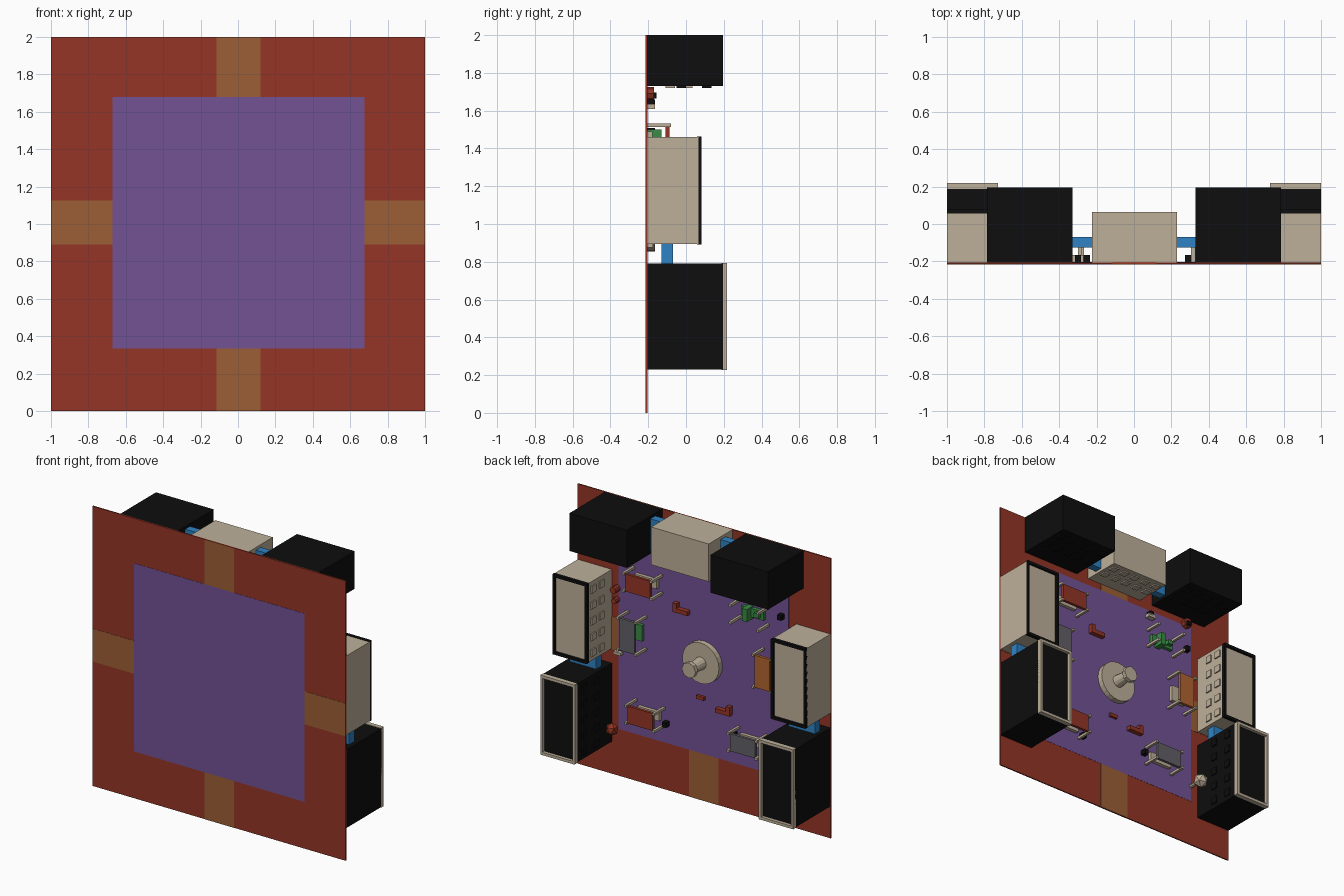
import bpy, bmesh, math
from mathutils import Matrix, Vector

cube = bpy.data.objects.get("Cube")
if cube:
    bpy.data.objects.remove(cube, do_unlink=True)


def lin(c):
    c /= 255
    return c / 12.92 if c <= 0.04045 else ((c + 0.055) / 1.055) ** 2.4


def material(name, rgb):
    m = bpy.data.materials.new(name)
    col = (*[lin(c) for c in rgb], 1)
    m.diffuse_color = col
    m.use_nodes = True
    m.node_tree.nodes["Principled BSDF"].inputs["Base Color"].default_value = col
    return m


RED = material("brick red", (148, 53, 37))
PURPLE = material("purple", (114, 82, 148))
TAN = material("path tan", (157, 95, 54))
CREAM = material("cream", (190, 176, 154))
BLACK = material("black", (14, 14, 14))
BLUE = material("blue", (47, 130, 196))
GRAY = material("gray", (98, 96, 102))
ORANGE = material("orange", (178, 100, 48))
GREEN = material("green", (58, 140, 70))

BASE = -0.205   # surface that everything is mounted on; parts grow toward +y


def add_box(bm, x0, x1, y0, y1, z0, z1):
    mat = Matrix.Translation(((x0 + x1) / 2, (y0 + y1) / 2, (z0 + z1) / 2)) @ \
        Matrix.Diagonal((abs(x1 - x0), abs(y1 - y0), abs(z1 - z0), 1))
    bmesh.ops.create_cube(bm, size=1, matrix=mat)


def finish(name, bm, mat):
    me = bpy.data.meshes.new(name)
    bm.to_mesh(me)
    bm.free()
    me.materials.append(mat)
    ob = bpy.data.objects.new(name, me)
    bpy.context.collection.objects.link(ob)
    return ob


def boxes(name, mat, *dims):
    bm = bmesh.new()
    for d in dims:
        add_box(bm, *d)
    return finish(name, bm, mat)


def rod(name, mat, x, z, y0, y1, r0, r1=None, n=16):
    """Round part standing out from the base along y."""
    bm = bmesh.new()
    bmesh.ops.create_cone(bm, cap_ends=True, segments=n, radius1=r0,
                          radius2=r0 if r1 is None else r1, depth=y1 - y0,
                          matrix=Matrix.Translation((x, (y0 + y1) / 2, z)) @ Matrix.Rotation(-math.pi / 2, 4, 'X'))
    return finish(name, bm, mat)


def ball(name, mat, x, y, z, r):
    bm = bmesh.new()
    bmesh.ops.create_icosphere(bm, subdivisions=1, radius=r, matrix=Matrix.Translation((x, y, z)))
    return finish(name, bm, mat)


# Ground board with its painted square and paths
boxes("ground_board", RED, (-1, 1, -0.214, BASE, 0, 2))
F, B = -0.2155, BASE + 0.0015
boxes("plaza_square", PURPLE, (-0.67, 0.675, F, B, 0.335, 1.68))
boxes("paths", TAN, (-0.115, 0.12, F, B, 1.68, 2), (-0.115, 0.12, F, B, 0, 0.335),
      (-1, -0.67, F, B, 0.89, 1.125), (0.675, 1, F, B, 0.89, 1.125))


# Buildings: body, roof rim and raised windows on the wall facing the plaza
def building(name, mat, x0, x1, z0, z1, top, wall, rim=None, rim_h=0.0):
    boxes(name, mat, (x0, x1, BASE, top, z0, z1))
    if rim:
        t = 0.016
        boxes(name + "_rim", rim,
              (x0, x1, top - 0.008, top + rim_h, z0 - 0.004, z0 + t),
              (x0, x1, top - 0.008, top + rim_h, z1 - t, z1 + 0.004),
              (x0 - 0.004 * (x0 > 0), x0 + t, top - 0.008, top + rim_h, z0, z1),
              (x1 - t, x1 + 0.004 * (x1 < 0), top - 0.008, top + rim_h, z0, z1))
    dims = []
    s, d = 0.025, 0.009
    for row in range(2):
        y = BASE + (top - BASE) * (0.45 + 0.34 * row)
        for i in range(5):
            f = (i + 0.5) / 5
            if wall == "down":
                x = x0 + (x1 - x0) * f
                dims.append((x - s, x + s, y - s, y + s, z0 - d, z0))
            else:
                z = z0 + (z1 - z0) * f
                w, o = (x0, x0 - d) if wall == "minus_x" else (x1, x1 + d)
                dims.append((min(w, o), max(w, o), y - s, y + s, z - s, z + s))
    boxes(name + "_windows", mat, *dims)


building("top_middle_house", CREAM, -0.225, 0.23, 1.73, 2, 0.065, "down")
for side, nm in ((1, "left"), (-1, "right")):
    def span(a, b):
        return (a, b) if side > 0 else (-b, -a)
    wall = "minus_x" if side > 0 else "plus_x"
    building(nm + "_top_tower", BLACK, *span(0.33, 0.785), 1.73, 2, 0.195, "down")
    building(nm + "_middle_house", CREAM, *span(0.73, 1), 0.895, 1.46, 0.065, wall, BLACK, 0.016)
    building(nm + "_lower_tower", BLACK, *span(0.73, 1), 0.23, 0.79, 0.195, wall, CREAM, 0.023)
    # Blue bridges between neighbouring buildings
    boxes(nm + "_top_bridge", BLUE, (*span(0.225, 0.335), -0.125, -0.07, 1.75, 1.98))
    boxes(nm + "_side_bridge", BLUE, (*span(0.76, 0.97), -0.13, -0.07, 0.785, 0.9))

# Central fountain
rod("fountain_basin", CREAM, 0, 1, BASE, -0.165, 0.145, n=24)
rod("fountain_column", CREAM, 0, 1, -0.165, -0.06, 0.045, 0.035, n=12)
rod("fountain_top", CREAM, 0, 1, -0.06, -0.03, 0.055, n=8)


# Market stalls: four poles, a canopy and a counter
def stall(name, x, z, hw, hd, canopy, counter):
    p = 0.009
    boxes(name + "_poles", CREAM, *[
        (x + sx * hw - p, x + sx * hw + p, BASE, -0.08, z + sz * hd - p, z + sz * hd + p)
        for sx in (-1, 1) for sz in (-1, 1)])
    if canopy:
        boxes(name + "_canopy", canopy, (x - hw + 0.01, x + hw - 0.01, -0.108, -0.088, z - hd, z + hd))
    boxes(name + "_counter", counter,
          (x - hw * 0.8, x + hw * 0.8, BASE, -0.178, z - hd * 0.5, z + hd * 0.5))


stall("upper_left_stall", 0.445, 1.46, 0.11, 0.062, RED, CREAM)
stall("middle_left_stall", 0.53, 1.08, 0.07, 0.115, GRAY, GREEN)
stall("lower_left_stall", 0.425, 0.52, 0.11, 0.062, RED, CREAM)
stall("lower_right_stall", -0.385, 0.54, 0.11, 0.062, GRAY, CREAM)
stall("middle_right_stall", -0.54, 1.10, 0.07, 0.115, ORANGE, CREAM)
stall("upper_right_stall", -0.40, 1.46, 0.11, 0.062, None, GREEN)
boxes("green_goods", GREEN, (-0.39, -0.35, BASE, -0.13, 1.41, 1.50),
      (-0.47, -0.43, BASE, -0.15, 1.45, 1.48))

# Corner benches
boxes("upper_bench", RED, (0.11, 0.225, BASE, -0.17, 1.305, 1.335), (0.195, 0.225, BASE, -0.17, 1.305, 1.37))
boxes("lower_bench", RED, (-0.225, -0.11, BASE, -0.17, 0.675, 0.705), (-0.225, -0.195, BASE, -0.17, 0.675, 0.74))
boxes("small_seat", RED, (-0.01, 0.05, BASE, -0.185, 0.725, 0.75))

# Small black crates
for i, (x, z) in enumerate(((0.29, 0.48), (-0.25, 0.55), (-0.62, 1.49), (-0.3, 1.64))):
    boxes(f"crate_{i + 1}", BLACK, (x - 0.016, x + 0.016, BASE, -0.165, z - 0.018, z + 0.018))

# Street furniture near the buildings
ball("cream_globe", CREAM, -0.67, -0.10, 0.45, 0.052)
rod("globe_post", CREAM, -0.67, 0.45, BASE, -0.10, 0.014, n=8)
ball("red_globe", RED, 0.69, -0.15, 0.35, 0.045)
rod("red_barrel", RED, -0.62, 1.69, BASE, -0.17, 0.035, n=8)
boxes("barrel_tap", BLACK, (-0.635, -0.605, -0.172, -0.155, 1.665, 1.695))
rod("left_barrel_upper", RED, 0.685, 1.34, BASE, -0.15, 0.024, n=8)
rod("left_barrel_lower", RED, 0.685, 1.26, BASE, -0.16, 0.02, n=8)
boxes("planters", CREAM, (-0.33, -0.27, BASE, -0.165, 1.61, 1.635), (0.64, 0.70, BASE, -0.175, 0.875, 0.895))
